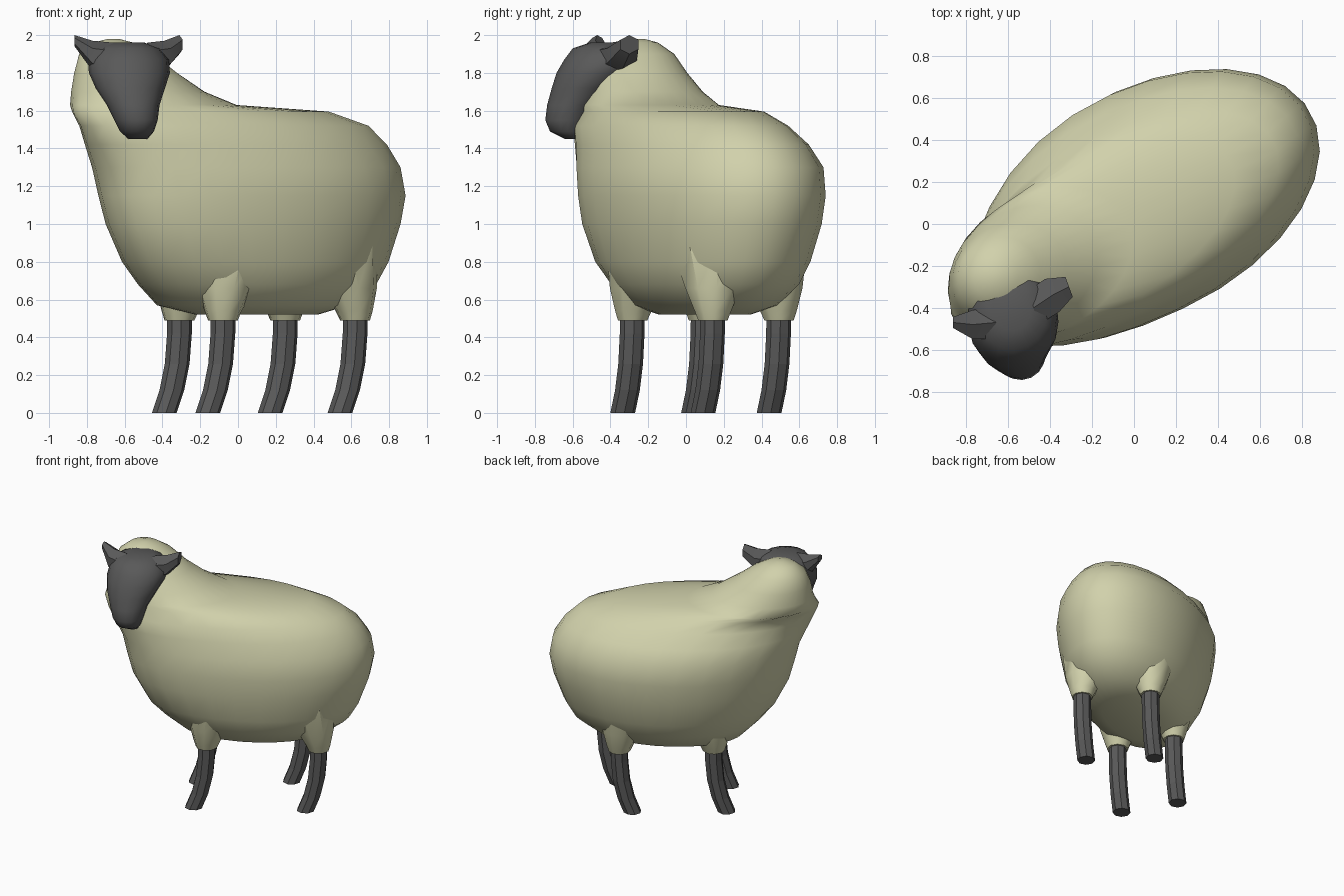
import bpy, bmesh, math
from mathutils import Vector

cube = bpy.data.objects.get("Cube")
if cube:
    bpy.data.objects.remove(cube, do_unlink=True)


def material(name, rgb):
    m = bpy.data.materials.new(name)
    m.use_nodes = True
    m.diffuse_color = (*rgb, 1)
    bsdf = m.node_tree.nodes["Principled BSDF"]
    bsdf.inputs["Base Color"].default_value = (*rgb, 1)
    bsdf.inputs["Roughness"].default_value = 0.9
    return m


WOOL = material("cream wool", (0.64, 0.64, 0.41))
DARK = material("charcoal skin", (0.10, 0.10, 0.10))


def ring(c, u, v, n, bend=0.0):
    """Ellipse around c with half axes u and v; bend swings and lengthens its -u end."""
    c, u, v = Vector(c), Vector(u), Vector(v)
    pts = []
    for i in range(n):
        t = 2 * math.pi * (i + 0.5) / n
        front = min(math.cos(t), 0)
        pts.append(c + u * (math.cos(t) + 0.6 * bend * front)
                   + v * math.sin(t) - v.normalized() * bend * front * front)
    return pts


def flat_ring(cx, cy, z, a, b, yaw, n, bend=0.0):
    """Horizontal ellipse turned by yaw degrees."""
    r = math.radians(yaw)
    return ring((cx, cy, z), (a * math.cos(r), a * math.sin(r), 0),
                (-b * math.sin(r), b * math.cos(r), 0), n, bend)


def loft(name, rings, mat, smooth_angle):
    """Skin a list of rings and close both ends."""
    bm = bmesh.new()
    loops = [[bm.verts.new(p) for p in r] for r in rings]
    n = len(loops[0])
    for lo, hi in zip(loops, loops[1:]):
        for i in range(n):
            j = (i + 1) % n
            bm.faces.new((lo[i], lo[j], hi[j], hi[i]))
    bm.faces.new(loops[0][::-1])
    bm.faces.new(loops[-1])
    bmesh.ops.recalc_face_normals(bm, faces=bm.faces)
    me = bpy.data.meshes.new(name)
    bm.to_mesh(me)
    bm.free()
    me.materials.append(mat)
    ob = bpy.data.objects.new(name, me)
    bpy.context.collection.objects.link(ob)
    if smooth_angle:
        bpy.ops.object.select_all(action="DESELECT")
        ob.select_set(True)
        bpy.context.view_layer.objects.active = ob
        bpy.ops.object.shade_smooth_by_angle(angle=math.radians(smooth_angle))
    return ob


# Fleece: centre x, centre y, height, half length, half width, bend of the chest
fleece = [
    (0.10, 0.10, 0.52, 0.35, 0.20, 0), (0.08, 0.10, 0.57, 0.55, 0.33, 0),
    (0.10, 0.11, 0.68, 0.68, 0.42, 0.03), (0.09, 0.11, 0.80, 0.76, 0.475, 0.07),
    (0.08, 0.115, 1.00, 0.84, 0.52, 0.10), (0.075, 0.115, 1.15, 0.875, 0.535, 0.10),
    (0.045, 0.105, 1.30, 0.88, 0.53, 0.10), (-0.01, 0.065, 1.42, 0.87, 0.475, 0.10),
    (-0.075, 0.0, 1.52, 0.84, 0.42, 0.08), (-0.20, -0.06, 1.595, 0.75, 0.36, 0.05),
    (-0.45, -0.19, 1.63, 0.47, 0.33, 0.02), (-0.53, -0.22, 1.70, 0.37, 0.29, 0),
    (-0.595, -0.25, 1.80, 0.28, 0.25, 0), (-0.645, -0.25, 1.90, 0.20, 0.185, 0),
    (-0.66, -0.25, 1.96, 0.11, 0.10, 0), (-0.66, -0.25, 1.98, 0.03, 0.03, 0),
]
loft("fleece", [flat_ring(*r[:5], 28, 28, r[5]) for r in fleece], WOOL, 60)

# Legs with a wool tuft around each top: foot x, foot y
legs = {"front_right": (-0.16, -0.335), "front_left": (-0.39, 0.04),
        "back_right": (0.54, 0.09), "back_left": (0.17, 0.44)}
bend = [(0, 0, 0), (0.04, 0.025, 0.12), (0.068, 0.042, 0.26),
        (0.08, 0.05, 0.42), (0.082, 0.052, 0.62)]
for name, (x, y) in legs.items():
    loft(name + "_leg", [flat_ring(x + dx, y + dy, z, 0.066, 0.066, 30, 8)
                         for dx, dy, z in bend], DARK, 0)
    tx, ty = x + 0.08, y + 0.05
    inward = Vector((0.08 - tx, 0.1 - ty, 0)) * 0.2
    tuft = [(0.0, 0.49, 0.08), (0.05, 0.54, 0.10), (0.3, 0.66, 0.15), (1.0, 0.90, 0.23)]
    loft(name + "_tuft", [flat_ring(tx + inward.x * k, ty + inward.y * k, z, r, r, 30, 9)
                          for k, z, r in tuft], WOOL, 40)

# Head: centre x, centre y, height, half width, half depth
head = [
    (-0.53, -0.60, 1.45, 0.05, 0.04), (-0.535, -0.63, 1.49, 0.09, 0.09),
    (-0.54, -0.63, 1.55, 0.115, 0.115), (-0.555, -0.60, 1.63, 0.14, 0.135),
    (-0.57, -0.54, 1.72, 0.185, 0.17), (-0.575, -0.48, 1.80, 0.215, 0.205),
    (-0.58, -0.43, 1.87, 0.215, 0.215), (-0.585, -0.42, 1.93, 0.17, 0.18),
    (-0.585, -0.41, 1.96, 0.09, 0.10),
]
loft("head", [flat_ring(*r, 14, 16) for r in head], DARK, 60)

# Ears: ring centre, half depth vector, half height
ears = {
    "right_ear": [((-0.66, -0.47, 1.87), (0, 0.09, 0), 0.09),
                  ((-0.77, -0.48, 1.89), (0, 0.08, 0), 0.08),
                  ((-0.865, -0.47, 1.97), (0, 0.03, 0), 0.03)],
    "left_ear": [((-0.48, -0.40, 1.87), (-0.02, 0.10, 0), 0.09),
                 ((-0.39, -0.34, 1.89), (-0.04, 0.09, 0), 0.08),
                 ((-0.31, -0.30, 1.95), (-0.02, 0.055, 0), 0.05)],
}
for name, rows in ears.items():
    loft(name, [ring(c, u, (0, 0, h), 6) for c, u, h in rows], DARK, 30)
